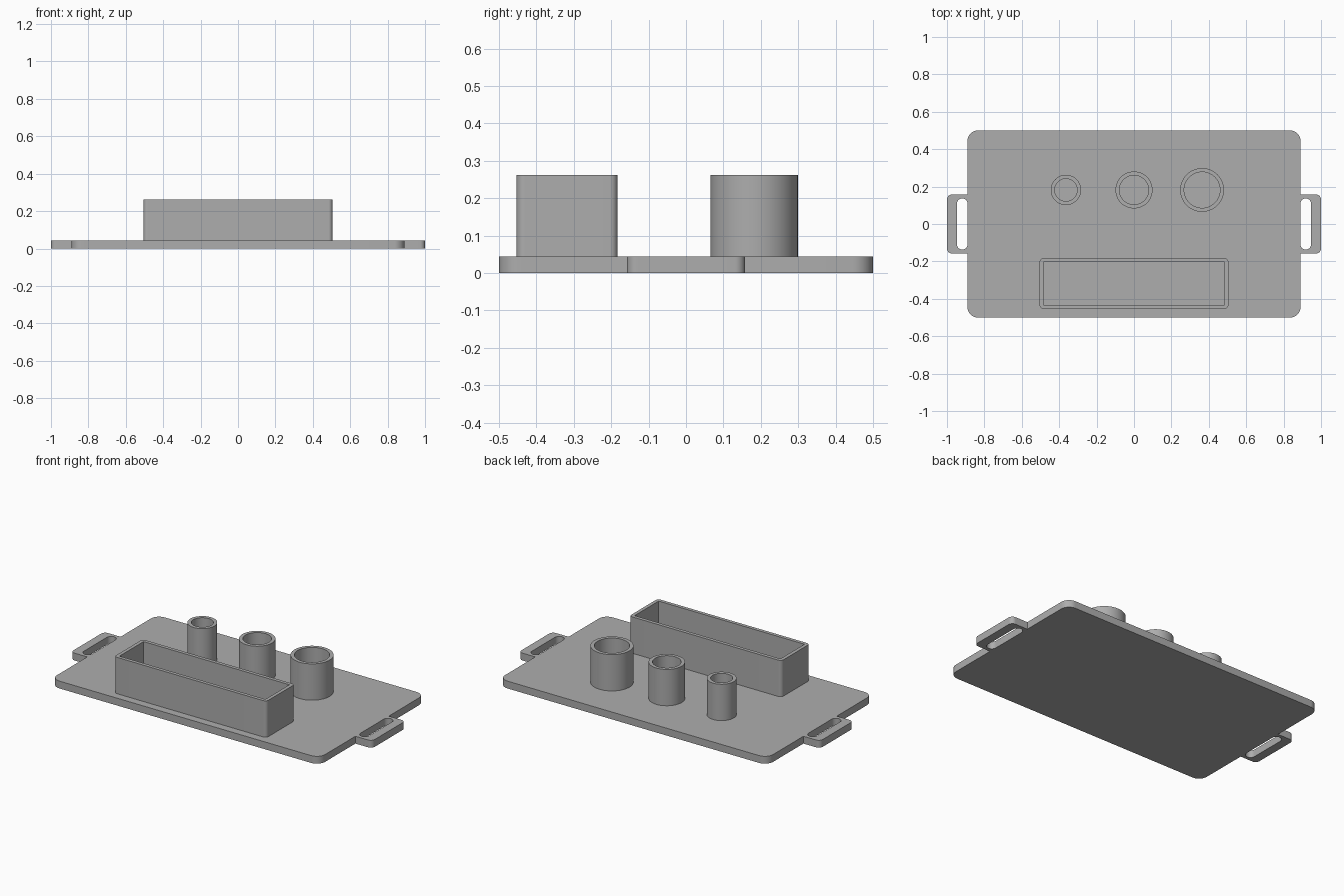
import bpy
import bmesh
from math import sin, cos, pi, radians

if "Cube" in bpy.data.objects:
    bpy.data.objects.remove(bpy.data.objects["Cube"])

PLATE_TOP = 0.044
CUP_TOP = 0.262
PLATE_X = 0.89
STEPS = 14

grey = bpy.data.materials.new("plain_grey")
grey.use_nodes = True
GREY = (0.42, 0.42, 0.42, 1)
grey.diffuse_color = GREY
grey.node_tree.nodes["Principled BSDF"].inputs["Base Color"].default_value = GREY


def rounded(x0, x1, y0, y1, r_right, r_left=None):
    """Counter-clockwise outline with separate right and left corner radii."""
    r_left = r_right if r_left is None else r_left
    corners = [(x1, y1, -1, -1, r_right), (x0, y1, 1, -1, r_left),
               (x0, y0, 1, 1, r_left), (x1, y0, -1, 1, r_right)]
    points = []
    for k, (x, y, sx, sy, r) in enumerate(corners):
        for i in range(STEPS + 1):
            a = (k + i / STEPS) * pi / 2
            points.append((x + sx * r + r * cos(a), y + sy * r + r * sin(a)))
    return points


def circle(x, y, r):
    return rounded(x - r, x + r, y - r, y + r, r)


def build(name, outer, z0, z1, inner=None, bottom=True, inside_x=None):
    """Extrude an outline, optionally with a hole straight through it."""
    bm = bmesh.new()

    def ring(outline, z):
        return [bm.verts.new((x, y, z)) for x, y in outline]

    lo, hi = ring(outer, z0), ring(outer, z1)
    n = len(outer)
    pairs = [(i, (i + 1) % n) for i in range(n)]
    for i, j in pairs:
        bm.faces.new((lo[i], lo[j], hi[j], hi[i]))
    if inner:
        hole_lo, hole_hi = ring(inner, z0), ring(inner, z1)
        for i, j in pairs:
            bm.faces.new((hole_lo[j], hole_lo[i], hole_hi[i], hole_hi[j]))
            bm.faces.new((hi[i], hi[j], hole_hi[j], hole_hi[i]))
            if bottom:
                bm.faces.new((lo[j], lo[i], hole_lo[i], hole_lo[j]))
    else:
        bm.faces.new(hi)
        bm.faces.new(lo[::-1])
    # Drop the faces that lie against the plate edge
    if inside_x is not None:
        hidden = [f for f in bm.faces if all(v.co.x < inside_x + 1e-4 for v in f.verts)]
        bmesh.ops.delete(bm, geom=hidden, context="FACES")
    bmesh.ops.remove_doubles(bm, verts=bm.verts, dist=1e-5)
    mesh = bpy.data.meshes.new(name)
    bm.to_mesh(mesh)
    bm.free()
    mesh.materials.append(grey)
    obj = bpy.data.objects.new(name, mesh)
    bpy.context.collection.objects.link(obj)
    bpy.ops.object.select_all(action="DESELECT")
    obj.select_set(True)
    bpy.context.view_layer.objects.active = obj
    bpy.ops.object.shade_smooth_by_angle(angle=radians(30))
    return obj


# Base plate
build("base_plate", rounded(-PLATE_X, PLATE_X, -0.5, 0.5, 0.055), 0, PLATE_TOP)

# Slotted handles on both ends
handles = build("end_handles", rounded(PLATE_X, 1, -0.158, 0.158, 0.027, 0),
                0, PLATE_TOP,
                inner=rounded(PLATE_X, 0.947, -0.137, 0.137, 0.0285),
                inside_x=PLATE_X)
handles.modifiers.new("both_ends", "MIRROR")

# Open rectangular tray
build("tray_walls", rounded(-0.505, 0.505, -0.453, -0.183, 0.021),
      PLATE_TOP, CUP_TOP,
      inner=rounded(-0.484, 0.484, -0.432, -0.204, 0), bottom=False)

# Three round holders, growing from right to left
for name, x, radius in (("small", -0.364, 0.081), ("medium", 0, 0.099), ("large", 0.364, 0.117)):
    build(name + "_holder", circle(x, 0.182, radius), PLATE_TOP, CUP_TOP,
          inner=circle(x, 0.182, radius - 0.021), bottom=False)
